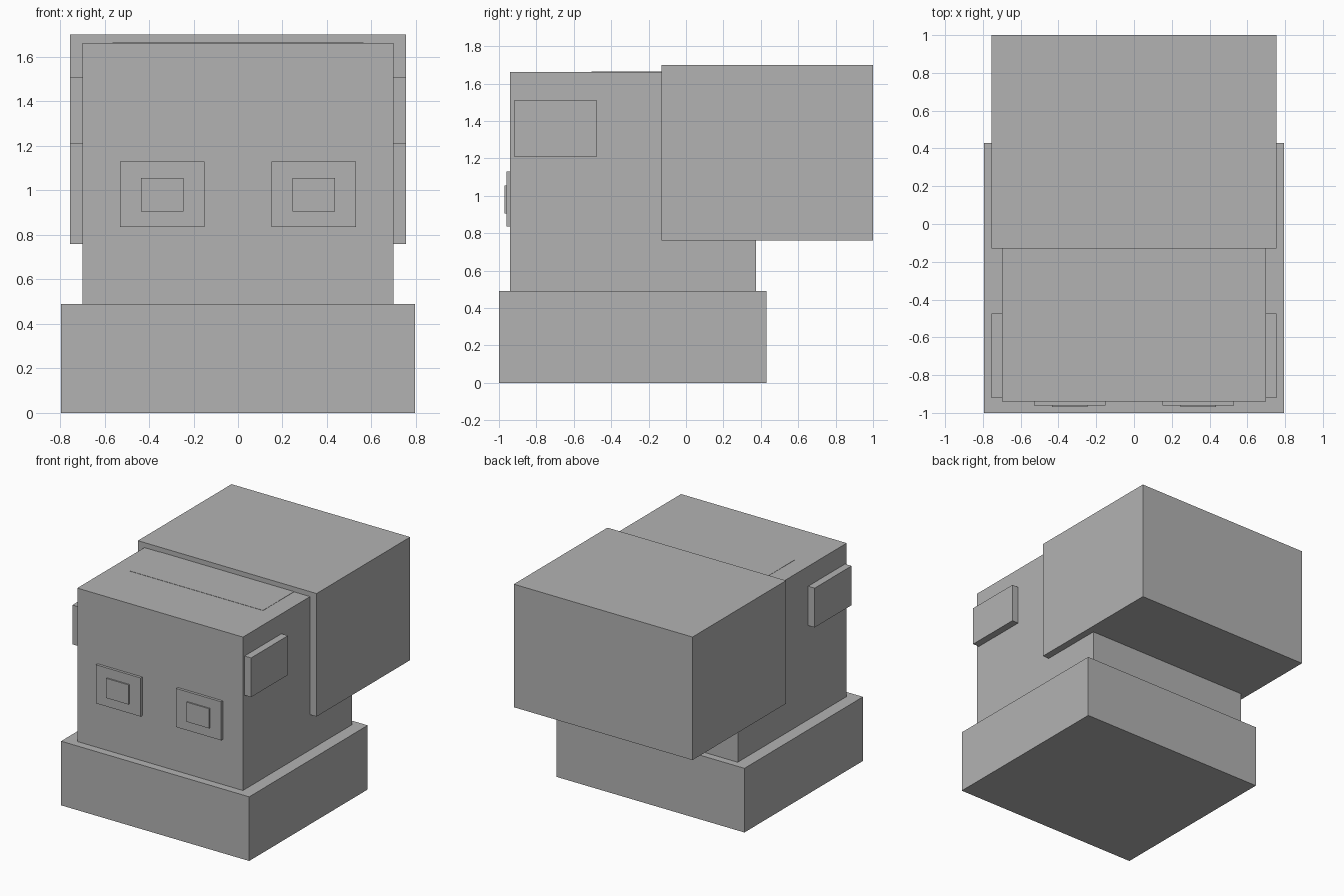
import bpy

if "Cube" in bpy.data.objects:
    bpy.data.objects.remove(bpy.data.objects["Cube"])

grey = bpy.data.materials.new("plain grey")
grey.diffuse_color = (0.45, 0.45, 0.45, 1)
grey.use_nodes = True
grey.node_tree.nodes["Principled BSDF"].inputs["Base Color"].default_value = grey.diffuse_color


def box(name, x, y, z):
    """Box spanning the given (min, max) ranges."""
    bpy.ops.mesh.primitive_cube_add(size=1)
    ob = bpy.context.object
    ob.name = name
    for v in ob.data.vertices:
        v.co = [r[0] if c < 0 else r[1] for c, r in zip(v.co, (x, y, z))]
    ob.data.materials.append(grey)
    return ob


# Base, head and the large block behind it
box("base", (-0.795, 0.795), (-1.0, 0.43), (0, 0.49))
box("head", (-0.70, 0.70), (-0.94, 0.375), (0.49, 1.662))
box("back_block", (-0.755, 0.755), (-0.13, 1.0), (0.76, 1.70))

# Thin panel on top of the head
box("top_panel", (-0.565, 0.565), (-0.505, -0.13), (1.660, 1.664))

# Ears, eyes and pupils on both sides
for side, s in (("left", -1), ("right", 1)):
    def span(a, b):
        return tuple(sorted((s * a, s * b)))
    box(side + "_ear", span(0.70, 0.755), (-0.92, -0.475), (1.21, 1.51))
    box(side + "_eye", span(0.15, 0.53), (-0.96, -0.94), (0.835, 1.13))
    box(side + "_pupil", span(0.245, 0.435), (-0.97, -0.96), (0.905, 1.055))
